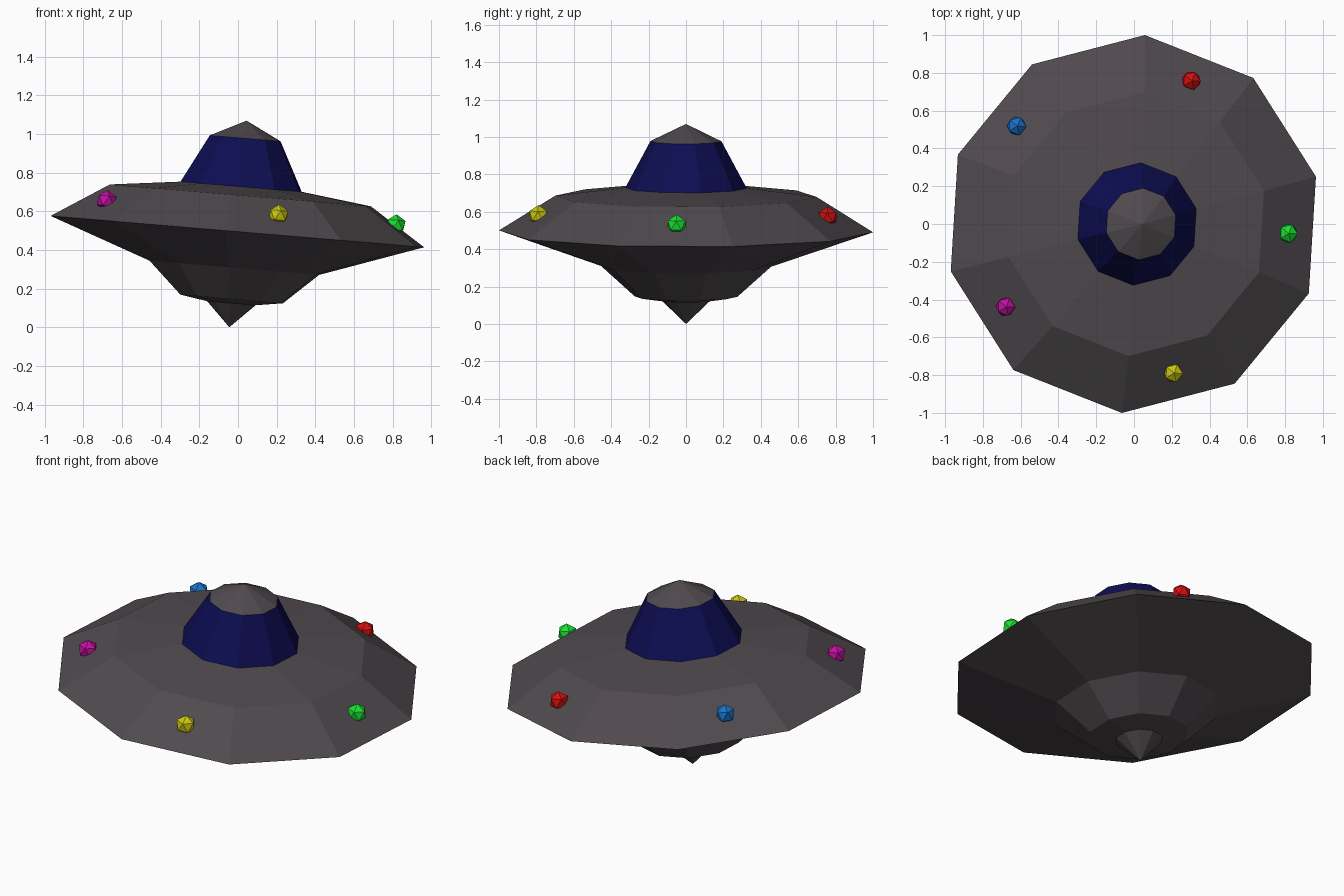
import bpy, bmesh, math
from mathutils import Matrix

cube = bpy.data.objects.get("Cube")
if cube:
    bpy.data.objects.remove(cube, do_unlink=True)

SIDES = 10
PHASE = math.radians(14.5)
# The whole craft leans slightly towards +x around its lower tip
TILT = Matrix.Translation((-0.045, 0, 0)) @ Matrix.Rotation(math.radians(4.8), 4, 'Y')


def material(name, rgb):
    mat = bpy.data.materials.new(name)
    mat.use_nodes = True
    mat.diffuse_color = (*rgb, 1)
    mat.node_tree.nodes["Principled BSDF"].inputs["Base Color"].default_value = (*rgb, 1)
    return mat


def add_object(name, bm, mat, matrix):
    bmesh.ops.recalc_face_normals(bm, faces=bm.faces)
    mesh = bpy.data.meshes.new(name)
    bm.to_mesh(mesh)
    bm.free()
    mesh.materials.append(mat)
    obj = bpy.data.objects.new(name, mesh)
    obj.matrix_world = matrix
    bpy.context.collection.objects.link(obj)


def lathe(name, profile, mat):
    """Ten-sided solid from (radius, height) points; open ends are capped."""
    bm = bmesh.new()
    rings = []
    for r, z in profile:
        count = SIDES if r else 1
        rings.append([bm.verts.new((r * math.cos(PHASE + math.tau * i / SIDES),
                                    r * math.sin(PHASE + math.tau * i / SIDES), z))
                      for i in range(count)])
    for low, high in zip(rings, rings[1:]):
        for i in range(SIDES):
            j = (i + 1) % SIDES
            corners = [low[i % len(low)], low[j % len(low)],
                       high[j % len(high)], high[i % len(high)]]
            bm.faces.new(list(dict.fromkeys(corners)))
    for ring in (rings[0], rings[-1]):
        if len(ring) > 1:
            bm.faces.new(ring)
    add_object(name, bm, mat, TILT)


hull_grey = material("hull grey", (0.080, 0.068, 0.076))
dome_blue = material("dome navy", (0.004, 0.004, 0.085))

# Saucer body, cockpit dome, cap and lower spike
lathe("saucer_hull", [(0.13, 0.125), (0.275, 0.147), (0.455, 0.309), (1.002, 0.497),
                      (0.70, 0.685), (0.325, 0.73)], hull_grey)
lathe("cockpit_dome", [(0.325, 0.73), (0.19, 0.981)], dome_blue)
lathe("dome_cap", [(0.19, 0.981), (0, 1.073)], hull_grey)
lathe("lower_spike", [(0, 0), (0.13, 0.125)], hull_grey)

# Five faceted lights, one on every second panel of the upper hull
lights = {"green": (0.01, 0.75, 0.03), "red": (0.65, 0.005, 0.005),
          "blue": (0.01, 0.17, 0.60), "magenta": (0.55, 0.005, 0.36),
          "yellow": (0.62, 0.58, 0.005)}
for i, (name, rgb) in enumerate(lights.items()):
    bm = bmesh.new()
    bmesh.ops.create_icosphere(bm, subdivisions=1, radius=0.055)
    spin = Matrix.Rotation(PHASE + math.tau * (2 * i - 0.5) / SIDES, 4, 'Z')
    add_object(name + "_light", bm, material("light " + name, rgb),
               TILT @ spin @ Matrix.Translation((0.815, 0, 0.60)))
